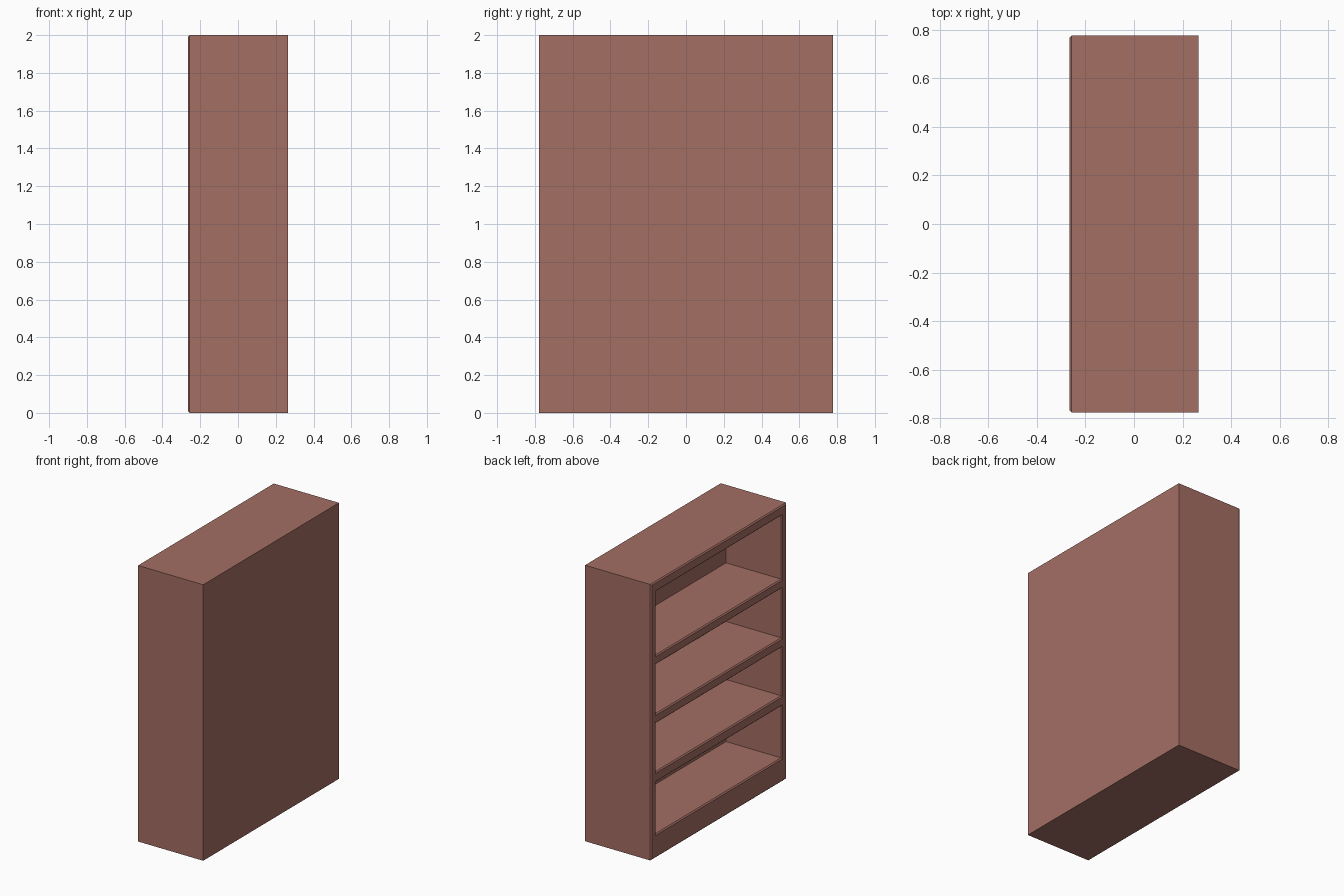
import bpy, bmesh
from mathutils import Vector

if "Cube" in bpy.data.objects:
    bpy.data.objects.remove(bpy.data.objects["Cube"])

X, Y, H = 0.265, 0.777, 2.0      # half depth, half width, height
BACK = 0.183                     # inner face of the back panel
BEVEL = 0.008
ys = [-Y, -0.72, 0.72, Y]
# plinth, then opening / shelf edges alternating up to the top board
zs = [0, 0.172, 0.548, 0.622, 0.973, 1.042, 1.400, 1.467, 1.928, H]

wood = bpy.data.materials.new("reddish_brown_wood")
wood.diffuse_color = (0.371, 0.156, 0.127, 1)
wood.use_nodes = True
wood.node_tree.nodes["Principled BSDF"].inputs["Base Color"].default_value = wood.diffuse_color

bm = bmesh.new()
# open side (-x) as a grid of frame and opening cells
v = [[bm.verts.new((-X, y, z)) for z in zs] for y in ys]
openings = []
for i in range(len(ys) - 1):
    for j in range(len(zs) - 1):
        f = bm.faces.new((v[i][j], v[i][j + 1], v[i + 1][j + 1], v[i + 1][j]))
        if i == 1 and j % 2 == 1:
            openings.append(f)

# outer sides and back
rim = [e for e in bm.edges if e.is_boundary]
new = bmesh.ops.extrude_edge_only(bm, edges=rim)["geom"]
bmesh.ops.translate(bm, verts=[g for g in new if isinstance(g, bmesh.types.BMVert)],
                    vec=Vector((2 * X, 0, 0)))
bmesh.ops.contextual_create(bm, geom=[e for e in bm.edges if e.is_boundary])

# shelf compartments pushed inwards
for f in openings:
    geom = bmesh.ops.extrude_face_region(bm, geom=[f])["geom"]
    bmesh.ops.translate(bm, verts=[g for g in geom if isinstance(g, bmesh.types.BMVert)],
                        vec=Vector((BACK + X, 0, 0)))
    if f.is_valid:
        bm.faces.remove(f)

bmesh.ops.recalc_face_normals(bm, faces=bm.faces)
bmesh.ops.dissolve_limit(bm, angle_limit=0.02, verts=bm.verts, edges=bm.edges)

# small chamfer on every edge of the open side
edges = [e for e in bm.edges
         if all(abs(p.co.x + X) < 1e-4 for p in e.verts)
         and len(e.link_faces) == 2 and e.calc_face_angle(0) > 0.5]
bmesh.ops.bevel(bm, geom=edges, offset=BEVEL, segments=1, affect='EDGES')
bmesh.ops.recalc_face_normals(bm, faces=bm.faces)

me = bpy.data.meshes.new("bookcase_body")
bm.to_mesh(me)
bm.free()
me.materials.append(wood)
bpy.context.collection.objects.link(bpy.data.objects.new("bookcase_body", me))
